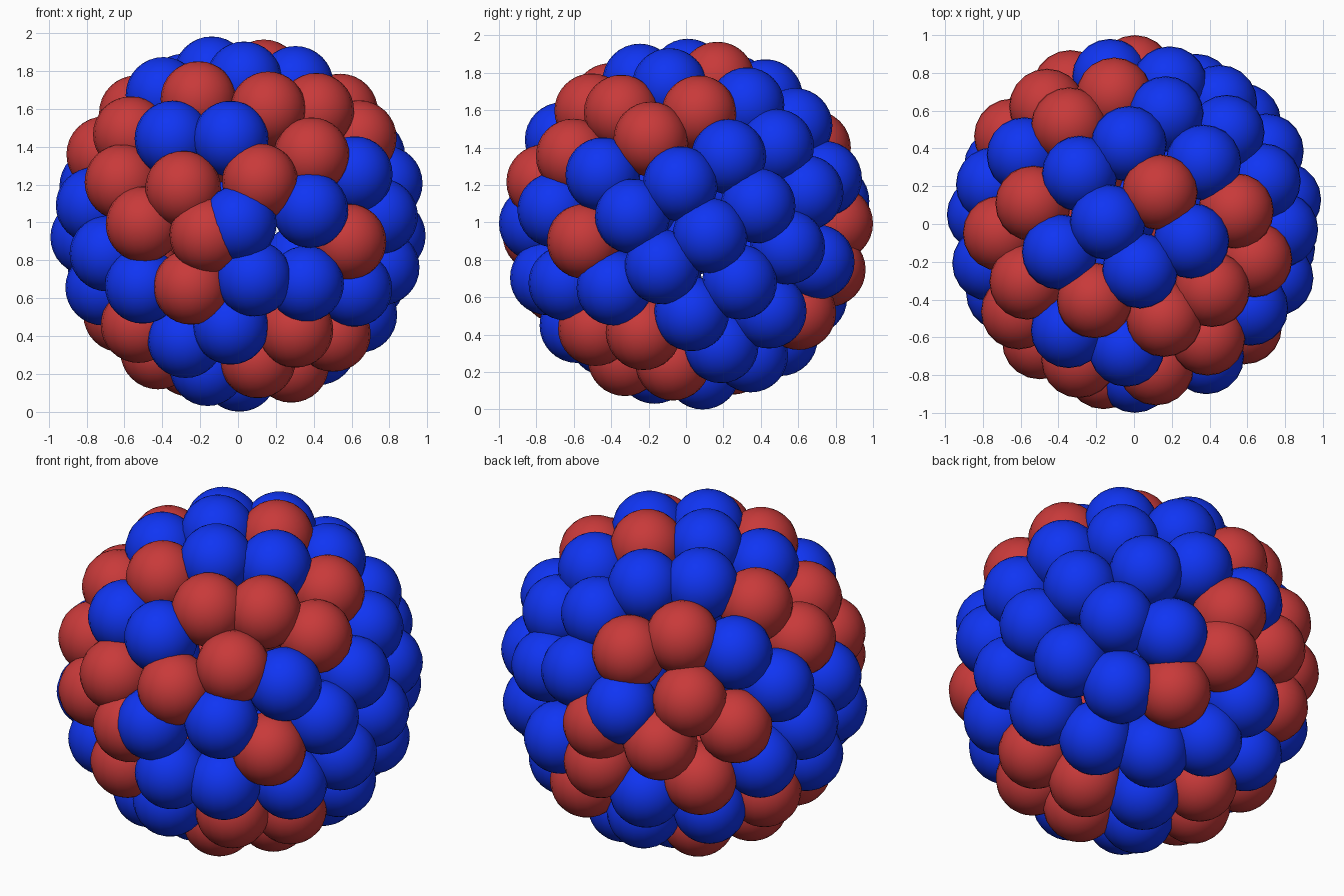
import bpy, math

if "Cube" in bpy.data.objects:
    bpy.data.objects.remove(bpy.data.objects["Cube"])

COUNT = 82            # balls in the cluster
SHELL, BALL = 0.8, 0.2  # shell radius and ball radius
GOLDEN = math.pi * (3 - math.sqrt(5))
RED = {0, 2, 4, 6, 9, 10, 12, 14, 17, 28, 32, 33, 35, 37, 41, 43, 44, 50, 52,
       54, 56, 57, 58, 61, 64, 65, 66, 68, 71, 72, 75, 77, 79, 80}


def material(name, rgb):
    m = bpy.data.materials.new(name)
    m.diffuse_color = (*rgb, 1)
    m.use_nodes = True
    m.node_tree.nodes["Principled BSDF"].inputs["Base Color"].default_value = m.diffuse_color
    return m


def ball_mesh(name, mat):
    bpy.ops.mesh.primitive_uv_sphere_add(segments=20, ring_count=16, radius=BALL)
    bpy.ops.object.shade_smooth()
    ob = bpy.context.object
    mesh = ob.data
    mesh.name = name
    mesh.materials.append(mat)
    bpy.data.objects.remove(ob)
    return mesh


red_ball = ball_mesh("red_ball", material("red", (0.58, 0.042, 0.042)))
blue_ball = ball_mesh("blue_ball", material("blue", (0.005, 0.035, 0.9)))

# Golden-angle spiral from the back pole (+y) to the front pole (-y)
points = []
for i in range(COUNT):
    y = 1 - 2 * i / (COUNT - 1)
    ring = math.sqrt(max(0, 1 - y * y))
    a = GOLDEN * i
    points.append((SHELL * ring * math.cos(a), SHELL * y, SHELL * ring * math.sin(a)))

# Centre on x and rest on the floor
xs = [p[0] for p in points]
dx = -(min(xs) + max(xs)) / 2
dz = BALL - min(p[2] for p in points)

# Balls of the nucleus shell
for i, (x, y, z) in enumerate(points):
    is_red = i in RED
    ob = bpy.data.objects.new(f"{'red' if is_red else 'blue'}_ball_{i}",
                              red_ball if is_red else blue_ball)
    ob.location = (x + dx, y, z + dz)
    bpy.context.collection.objects.link(ob)
